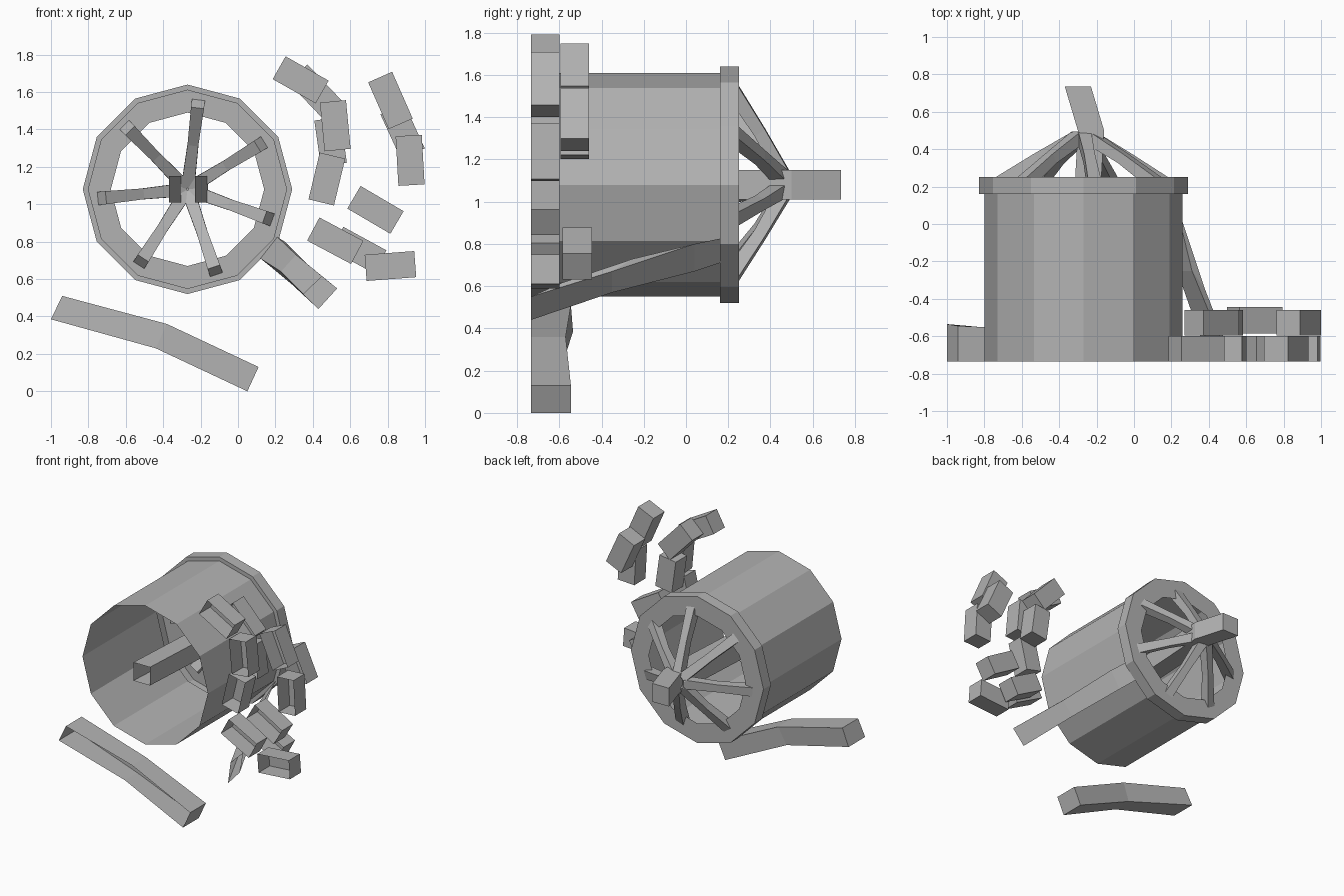
import bpy
import math
from mathutils import Vector

if "Cube" in bpy.data.objects:
    bpy.data.objects.remove(bpy.data.objects["Cube"])

CX, CZ = -0.27, 1.08     # drum axis
FRONT = -0.735

grey = bpy.data.materials.new("dark_grey")
grey.diffuse_color = (0.45, 0.45, 0.45, 1)
grey.use_nodes = True
grey.node_tree.nodes["Principled BSDF"].inputs["Base Color"].default_value = grey.diffuse_color


def mesh(name, verts, faces):
    me = bpy.data.meshes.new(name)
    me.from_pydata([tuple(v) for v in verts], [], faces)
    me.update()
    me.materials.append(grey)
    ob = bpy.data.objects.new(name, me)
    bpy.context.collection.objects.link(ob)
    return ob


def loft(name, rings, cap_start=False, cap_end=True):
    """Skin matching rings of points, optionally capping the ends."""
    n = len(rings[0])
    verts = [p for r in rings for p in r]
    faces = []
    for k in range(len(rings) - 1):
        for i in range(n):
            j = (i + 1) % n
            faces.append((k * n + i, k * n + j, (k + 1) * n + j, (k + 1) * n + i))
    if cap_start:
        faces.append(tuple(range(n))[::-1])
    if cap_end:
        m = (len(rings) - 1) * n
        faces.append(tuple(range(m, m + n)))
    return mesh(name, verts, faces)


# drum: open twelve-sided shell with a rear flange
def ring(r, y):
    return [(CX + r * math.cos(math.tau * i / 12), y,
             CZ + r * math.sin(math.tau * i / 12)) for i in range(12)]


profile = [(0.53, FRONT), (0.53, 0.16), (0.56, 0.16), (0.56, 0.25), (0.41, 0.25)]
loft("drum", [ring(r, y) for r, y in profile], cap_end=False)

# spokes from the flange to the hub
for k in range(7):
    a = math.radians(83 - k * 360 / 7)
    out = Vector((math.cos(a), 0, math.sin(a)))
    side = Vector((-math.sin(a), 0, math.cos(a)))
    rings = []
    for r, y, w, tilt in ((0.46, 0.215, 0.035, 0.9), (0.25, 0.35, 0.029, 1.0),
                          (0.03, 0.47, 0.035, 0.8)):
        c = Vector((CX, y, CZ)) + out * r
        nrm = out * math.cos(tilt) + Vector((0, math.sin(tilt), 0))
        rings.append([c + side * (w * s) + nrm * (w * t)
                      for s, t in ((-1, -1), (1, -1), (1, 1), (-1, 1))])
    loft(f"spoke_{k + 1}", rings, cap_start=True)

# bent axle through the drum
loft("axle", [[(x + 0.07 * s, y, CZ + 0.07 * t)
               for s, t in ((-1, -1), (1, -1), (1, 1), (-1, 1))]
              for x, y in ((-0.30, FRONT), (-0.23, 0.50), (-0.30, 0.735))])

# side strut lying against the drum
loft("side_strut", [
    [(0.43, FRONT, 0.44), (0.53, FRONT, 0.55), (0.45, -0.59, 0.615), (0.35, -0.59, 0.52)],
    [(0.29, -0.35, 0.57), (0.38, -0.35, 0.67), (0.31, -0.25, 0.73), (0.23, -0.25, 0.64)],
    [(0.17, 0.04, 0.67), (0.25, 0.04, 0.80), (0.21, 0.16, 0.825), (0.12, 0.16, 0.71)]])

# bent bar at the bottom, open at the front
outline = [(-0.94, 0.51), (-0.38, 0.36), (0.11, 0.13), (0.05, 0.0), (-0.44, 0.23), (-1.0, 0.385)]
depth = [-0.545, -0.57, -0.545, -0.545, -0.585, -0.535]
bar = mesh("lower_bar",
           [(x, FRONT, z) for x, z in outline] +
           [(x, y, z) for (x, z), y in zip(outline, depth)],
           [(i, (i + 1) % 6, (i + 1) % 6 + 6, i + 6) for i in range(6)] +
           [(6, 7, 10, 11), (7, 8, 9, 10)])

# overlapping links: centre x, z, long direction x, z, layer
links = [
    (0.335, 1.665, 0.23, -0.13, 0), (0.415, 1.60, 0.19, -0.20, 1),
    (0.52, 1.42, 0.025, -0.26, 0), (0.495, 1.335, 0.035, -0.245, 1),
    (0.475, 1.135, -0.06, -0.25, 0), (0.735, 0.97, 0.23, -0.135, 0),
    (0.52, 0.805, 0.235, -0.125, 0), (0.645, 0.755, 0.23, -0.125, 2),
    (0.815, 0.67, 0.265, 0.02, 0), (0.815, 1.555, 0.11, -0.25, 0),
    (0.88, 1.39, 0.11, -0.24, 1), (0.92, 1.235, 0.015, -0.265, 0)]
layers = ((FRONT, -0.60), (-0.595, -0.46), (-0.585, -0.445))
for k, (x, z, dx, dz, layer) in enumerate(links):
    d = Vector((dx, 0, dz)) / 2
    w = Vector((-dz, 0, dx)).normalized() * 0.07
    rings = []
    for y in layers[layer]:
        c = Vector((x, y, z))
        rings.append([c - d - w, c + d - w, c + d + w, c - d + w])
    loft(f"link_{k + 1}", rings)
